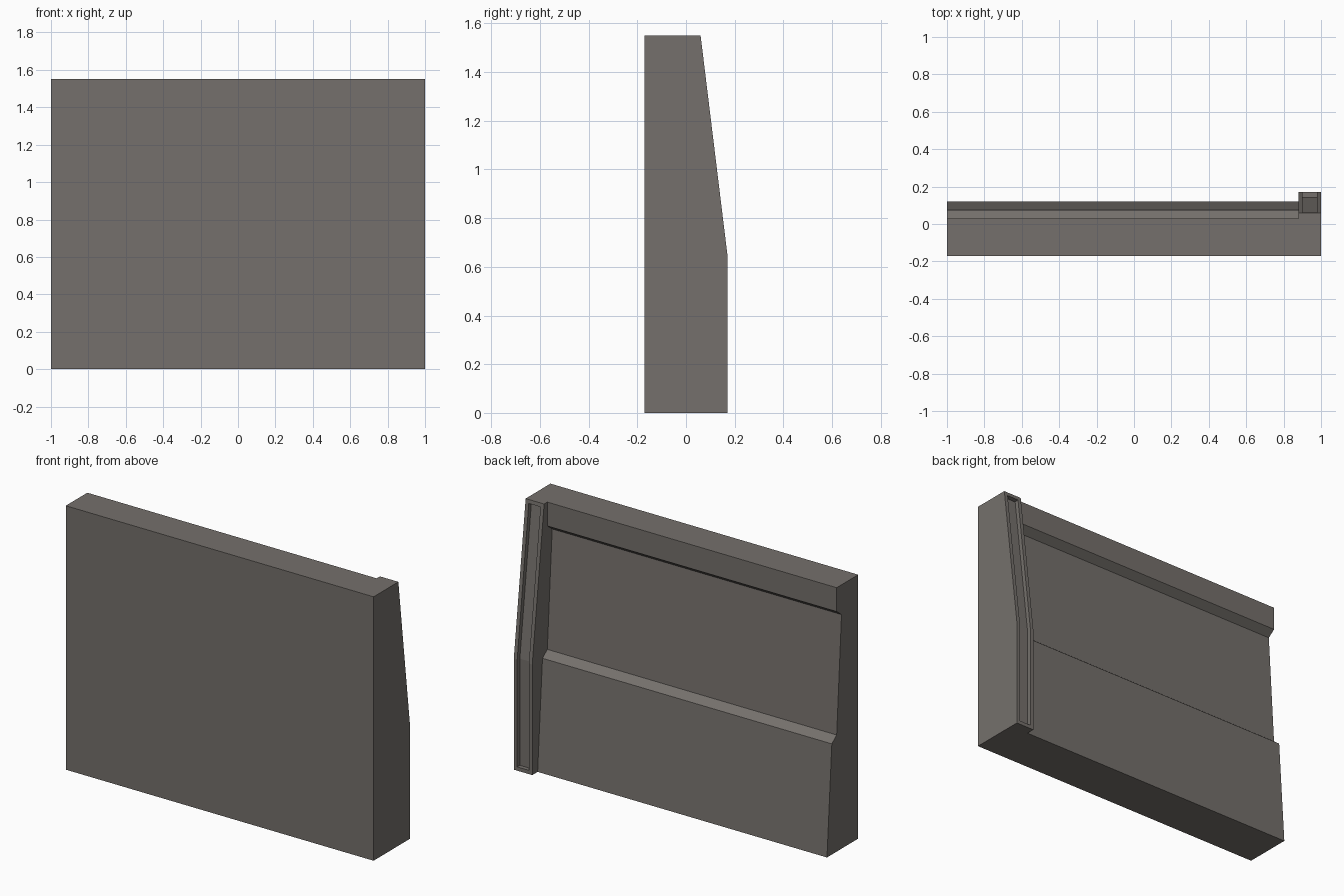
import bpy, bmesh

if "Cube" in bpy.data.objects:
    bpy.data.objects.remove(bpy.data.objects["Cube"])

FRONT, TOP = -0.17, 1.55
X_LEFT, X_POST, X_RIGHT = -1.0, 0.88, 1.0

# back outlines as (y, z), from the bottom up
wall_back = [(0.12, 0), (0.075, 0.65), (0.03, 0.685), (-0.015, 1.375), (0.03, 1.41), (0.03, TOP)]
post_back = [(0.17, 0), (0.17, 0.65), (0.06, TOP)]
front = [(FRONT, TOP), (FRONT, 0)]

bm = bmesh.new()


def face(points):
    return bm.faces.new([bm.verts.new(p) for p in points])


def sweep(outline, x0, x1):
    """Closed (y, z) outline stretched along x, without end caps."""
    for (ya, za), (yb, zb) in zip(outline, outline[1:] + outline[:1]):
        face([(x0, ya, za), (x1, ya, za), (x1, yb, zb), (x0, yb, zb)])


def cap(outline, x):
    face([(x, y, z) for y, z in outline])


# stepped wall panel, end post, and the step between them
sweep(wall_back + front, X_LEFT, X_POST)
sweep(post_back + front, X_POST, X_RIGHT)
cap(wall_back + front, X_LEFT)
cap(post_back + front, X_RIGHT)
cap(post_back + wall_back[::-1], X_POST)

bmesh.ops.remove_doubles(bm, verts=bm.verts[:], dist=1e-4)
bmesh.ops.dissolve_limit(bm, angle_limit=0.005, verts=bm.verts[:], edges=bm.edges[:])
bmesh.ops.recalc_face_normals(bm, faces=bm.faces[:])

# sunken channel down the back of the post
bm.normal_update()
post_faces = [f for f in bm.faces
              if f.normal.y > 0.9 and f.calc_center_median().x > X_POST]
bmesh.ops.inset_region(bm, faces=post_faces, thickness=0.022, use_even_offset=True)
bmesh.ops.inset_region(bm, faces=post_faces, thickness=0.0, depth=-0.025,
                       use_even_offset=True)

mesh = bpy.data.meshes.new("wall_section")
bm.to_mesh(mesh)
bm.free()

stone = bpy.data.materials.new("warm_grey")
stone.diffuse_color = (0.178, 0.163, 0.149, 1)
stone.use_nodes = True
stone.node_tree.nodes["Principled BSDF"].inputs["Base Color"].default_value = stone.diffuse_color
mesh.materials.append(stone)
bpy.context.collection.objects.link(bpy.data.objects.new("wall_section", mesh))
